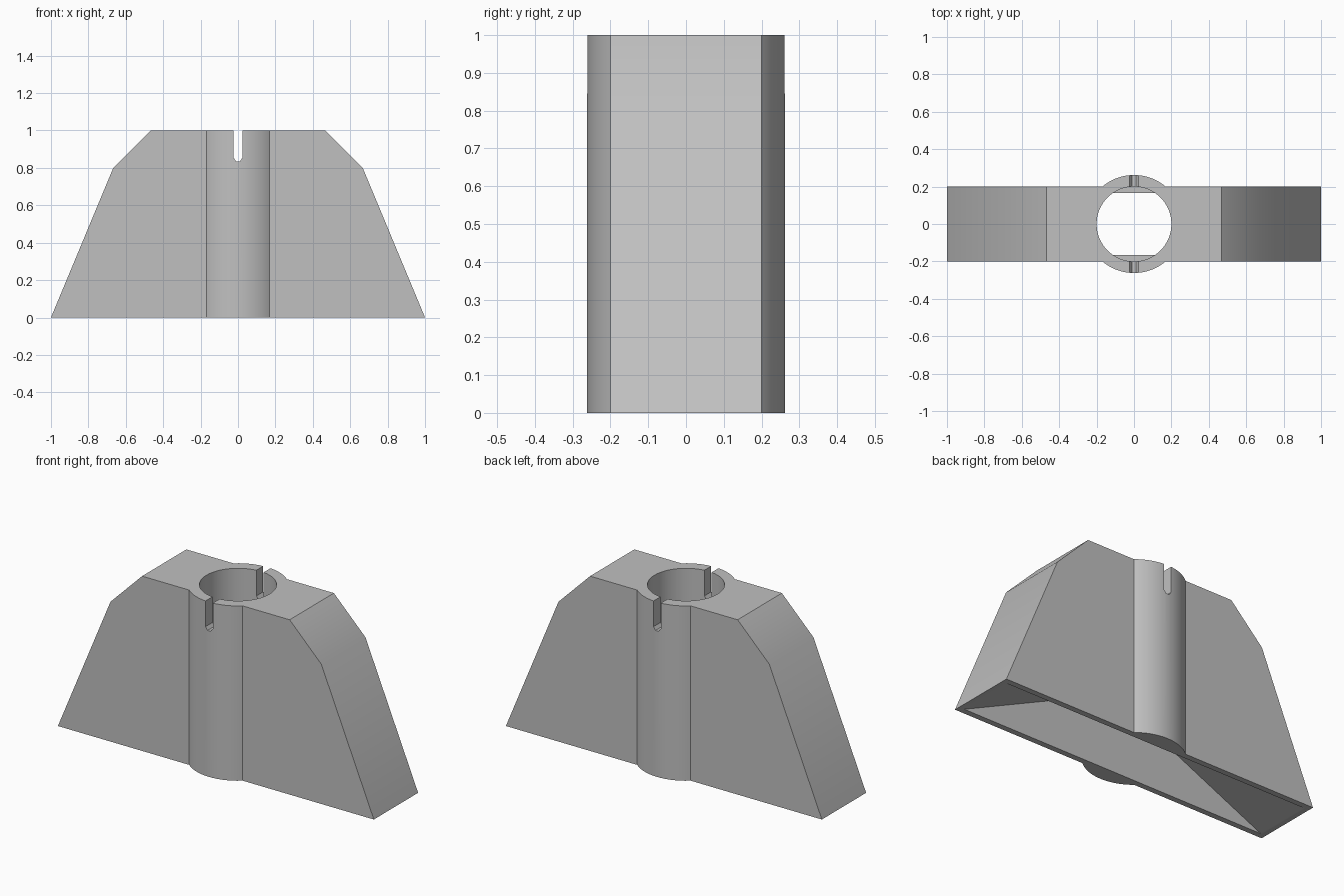
import bpy, bmesh, math

if "Cube" in bpy.data.objects:
    bpy.data.objects.remove(bpy.data.objects["Cube"], do_unlink=True)

grey = bpy.data.materials.new("plain grey")
grey.use_nodes = True
colour = (0.53, 0.53, 0.53, 1)
grey.diffuse_color = colour
grey.node_tree.nodes["Principled BSDF"].inputs["Base Color"].default_value = colour


def add_object(name, bm):
    bmesh.ops.recalc_face_normals(bm, faces=bm.faces)
    mesh = bpy.data.meshes.new(name)
    bm.to_mesh(mesh)
    bm.free()
    mesh.materials.append(grey)
    obj = bpy.data.objects.new(name, mesh)
    bpy.context.collection.objects.link(obj)
    return obj


def mirrored_prism(name, half, depth):
    """Mirror a half profile (x, z) and extrude it along y."""
    profile = half + [(-x, z) for x, z in reversed(half)]
    bm = bmesh.new()
    face = bm.faces.new([bm.verts.new((x, -depth / 2, z)) for x, z in profile])
    out = bmesh.ops.extrude_face_region(bm, geom=[face])
    verts = [v for v in out["geom"] if isinstance(v, bmesh.types.BMVert)]
    bmesh.ops.translate(bm, verts=verts, vec=(0, depth, 0))
    return add_object(name, bm)


def upright_cylinder(name, radius, bottom, top):
    bm = bmesh.new()
    bmesh.ops.create_cone(bm, cap_ends=True, segments=96, radius1=radius,
                          radius2=radius, depth=top - bottom)
    bmesh.ops.translate(bm, verts=bm.verts, vec=(0, 0, (top + bottom) / 2))
    return add_object(name, bm)


# Tapered outer block with a round central boss
body = mirrored_prism("bracket_body", [(1, 0), (0.667, 0.8), (0.467, 1)], 0.4)
boss = upright_cylinder("boss", 0.262, 0, 1)

# Hollow underside, round bore, and sighting slot with chamfered bottom
cavity = mirrored_prism("cavity_cutter", [(0.982, -0.007), (0.967, 0), (0.27, 0.32)], 0.334)
bore = upright_cylinder("bore_cutter", 0.2, 0.32, 1.1)
slot = mirrored_prism("slot_cutter", [(0.01, 0.835), (0.023, 0.853), (0.023, 1.1)], 0.8)

bpy.context.view_layer.objects.active = body
for tool, operation in [(boss, "UNION"), (cavity, "DIFFERENCE"),
                        (bore, "DIFFERENCE"), (slot, "DIFFERENCE")]:
    tool.hide_render = True
    mod = body.modifiers.new(tool.name, "BOOLEAN")
    mod.operation = operation
    mod.solver = "EXACT"
    mod.object = tool
    bpy.ops.object.modifier_apply(modifier=mod.name)
    bpy.data.objects.remove(tool, do_unlink=True)

# Smooth the round walls, keep the creases sharp
for obj in bpy.context.selected_objects:
    obj.select_set(False)
body.select_set(True)
bpy.ops.object.shade_smooth_by_angle(angle=math.radians(30))
